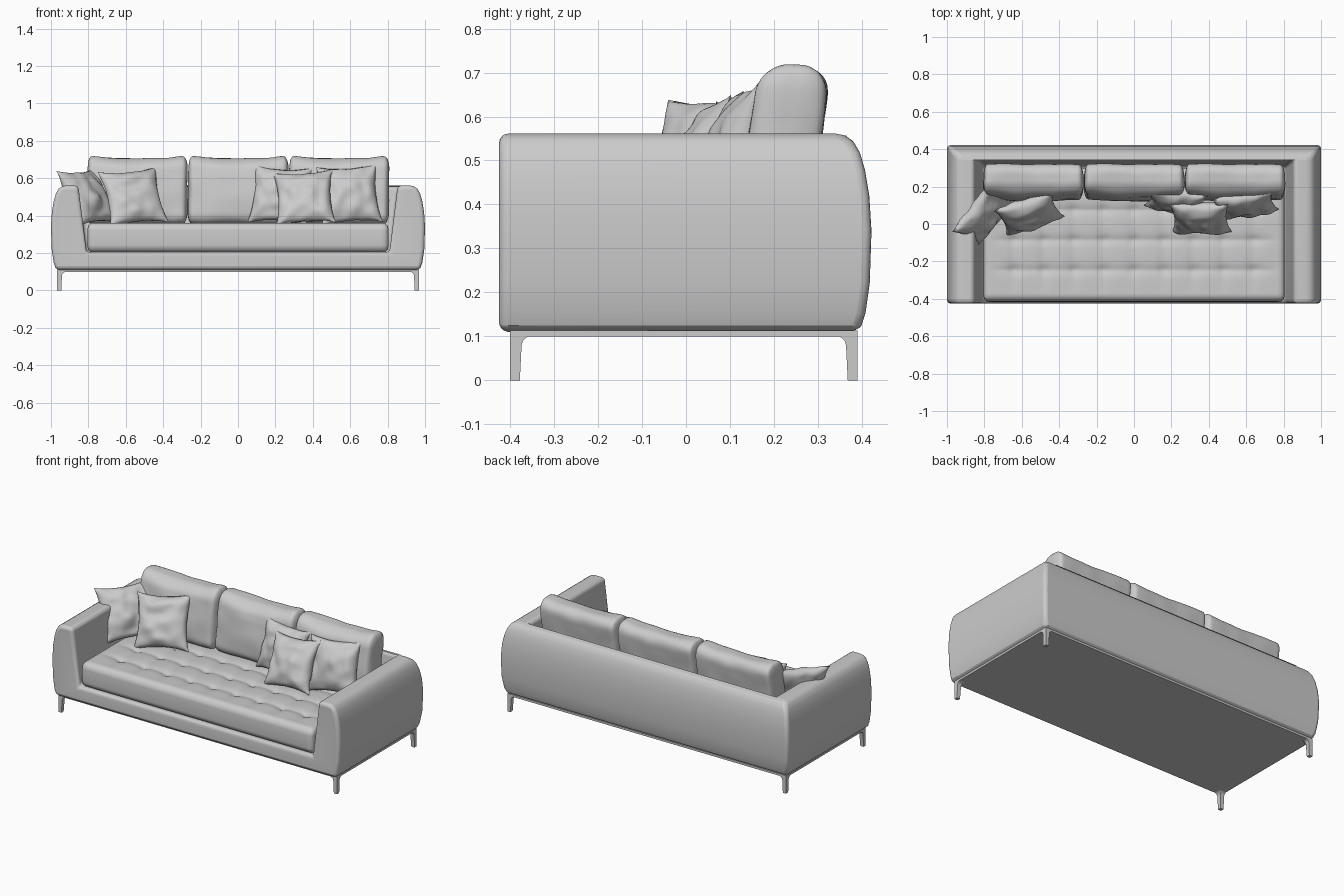
import bpy, bmesh, math
from mathutils import Vector, Matrix, noise

old = bpy.data.objects.get("Cube")
if old:
    bpy.data.objects.remove(old)

# One upholstery grey for the whole piece
grey = bpy.data.materials.new("warm_grey")
grey.use_nodes = True
COLOUR = (0.6, 0.6, 0.6, 1)
grey.diffuse_color = COLOUR
grey.node_tree.nodes["Principled BSDF"].inputs["Base Color"].default_value = COLOUR


def finish(name, bm, angle=40):
    bmesh.ops.recalc_face_normals(bm, faces=bm.faces)
    mesh = bpy.data.meshes.new(name)
    bm.to_mesh(mesh)
    bm.free()
    mesh.materials.append(grey)
    obj = bpy.data.objects.new(name, mesh)
    bpy.context.collection.objects.link(obj)
    bpy.ops.object.select_all(action='DESELECT')
    obj.select_set(True)
    bpy.context.view_layer.objects.active = obj
    bpy.ops.object.shade_smooth_by_angle(angle=math.radians(angle))
    return obj


def loft(rings):
    """Closed solid through a stack of rectangles (x0, x1, y0, y1, z)."""
    bm = bmesh.new()
    loops = [[bm.verts.new(p) for p in
              ((a, c, z), (b, c, z), (b, d, z), (a, d, z))]
             for a, b, c, d, z in rings]
    for lo, hi in zip(loops, loops[1:]):
        for i in range(4):
            j = (i + 1) % 4
            bm.faces.new((lo[i], lo[j], hi[j], hi[i]))
    bm.faces.new(loops[0][::-1])
    bm.faces.new(loops[-1])
    return bm


def cushion(name, centre, size, radii, cuts, shape, warp=True):
    """Finely divided box with rounded edges, then shaped by a function."""
    bm = bmesh.new()
    bmesh.ops.create_cube(bm, size=2)
    bmesh.ops.subdivide_edges(bm, edges=bm.edges, cuts=cuts, use_grid_fill=True)
    for v in bm.verts:
        core, diff = Vector(), Vector()
        for i in range(3):
            u = math.sin(v.co[i] * math.pi / 2) if warp else v.co[i]
            half = size[i] / 2
            inner = half - radii[i]
            core[i] = max(-inner, min(inner, u * half))
            diff[i] = (u * half - core[i]) / radii[i]
        if diff.length > 0:
            diff.normalize()
        p = core + Vector(d * r for d, r in zip(diff, radii))
        v.co = shape(p) + Vector(centre)
    return finish(name, bm, 60)


# Body: bulging outer block with the seat well cut out, then rounded
side = [(.11, .035), (.122, .024), (.15, .014), (.22, .004), (.34, 0), (.42, .005),
        (.48, .015), (.52, .027), (.545, .042), (.557, .06), (.561, .08)]
body = finish("body", loft([(-1 + d, 1 - d, -.425, .422 - d, z) for z, d in side]))
well = finish("well_cutter", loft([(-.81, .81, -.7, .31, .205),
                                   (-.85, .85, -.7, .345, .53),
                                   (-.875, .875, -.7, .37, .7)]))
well.hide_render = True
cut = body.modifiers.new("well", 'BOOLEAN')
cut.object = well
cut.solver = 'EXACT'
bpy.context.view_layer.objects.active = body
bpy.ops.object.modifier_apply(modifier=cut.name)
bpy.data.objects.remove(well)
bm = bmesh.new()
bm.from_mesh(body.data)
bpy.data.objects.remove(body)
bmesh.ops.dissolve_limit(bm, angle_limit=math.radians(1), verts=bm.verts, edges=bm.edges)
sharp = [e for e in bm.edges if e.calc_face_angle(0) > math.radians(40)]
bmesh.ops.bevel(bm, geom=sharp, offset=.02, offset_type='OFFSET', segments=4,
                profile=.5, affect='EDGES', clamp_overlap=False)
finish("body", bm)

# Thin base frame and four flared legs
finish("base_frame", loft([(-.967, .967, -.4, .39, .1), (-.967, .967, -.4, .39, .113)]))
leg = [(0, .022), (.08, .026), (.09, .029), (.096, .035), (.101, .045)]
for sx, x_name in ((-1, "right"), (1, "left")):
    for y, sy, y_name in ((-.4, 1, "front"), (.39, -1, "back")):
        finish(f"{y_name}_{x_name}_leg", loft(
            [(*sorted((sx * .967, sx * (.967 - w))), *sorted((y, y + sy * w)), z)
             for z, w in leg]))

# Tufted seat cushion
STEP, ROW, SEAT_Y = .16, -.085, -.055


def tufted(p):
    y = p.y + SEAT_Y
    if p.z > .05:
        fade = max(0, min(1, (.78 - abs(p.x)) / .1)) * max(0, min(1, (y + .37) / .1))
        a = abs(math.sin(math.pi * p.x / STEP))
        b = abs(math.sin(math.pi * (y - ROW) / STEP))
        p.z -= fade * (.009 * (1 - a * b) ** 2 + .014 * math.exp(-(a * a + b * b) * 5))
    p.y -= .006 * math.cos(p.z * 18) if p.y < -.33 else 0
    return p


cushion("seat_cushion", (0, SEAT_Y, .282), (1.61, .71, .158), (.025, .035, .04),
        78, tufted, warp=False)


# Three leaning back cushions
def lean_back(p):
    full = math.cos(p.x / .27 * math.pi / 2) * math.cos(p.z / .18 * math.pi / 2)
    p.y += .12 * p.z - (.02 * full if p.y < 0 else 0)
    p.z -= .008 * math.cos(p.x * 9) if p.z > .1 else 0
    return p + .006 * noise.noise_vector(p * 9)


for i, label in enumerate(("right", "middle", "left")):
    cushion(f"{label}_back_cushion", ((i - 1) * .539, .226, .533), (.535, .16, .36),
            (.025, .065, .06), 26, lean_back)


# Loose throw pillows with pinched sides and pointed corners
def pillow(name, centre, half, yaw, lean, roll, thick=.06):
    turn = [Matrix.Rotation(math.radians(a), 3, ax)
            for a, ax in ((yaw, 'Z'), (-lean, 'X'), (roll, 'Y'))]
    rot = turn[0] @ turn[1] @ turn[2]
    bm = bmesh.new()
    for face in (-1, 1):
        new = bmesh.ops.create_grid(bm, x_segments=32, y_segments=32, size=1)["verts"]
        for v in new:
            u, w = v.co.x, v.co.y
            puff = max(0, (1 - u * u) * (1 - w * w)) ** .5
            crease = noise.noise(Vector((u * 2.2, w * 2.2, yaw + face))) * .25
            x = u * (1 - .13 * (1 - w * w) * abs(u))
            z = w * (1 - .13 * (1 - u * u) * abs(w))
            ripple = .012 * noise.noise(Vector((u * 2, w * 2, yaw)))
            p = Vector((x * half, face * thick * puff * (1 + crease) + ripple, z * half))
            v.co = rot @ p + Vector(centre)
    bmesh.ops.remove_doubles(bm, verts=bm.verts, dist=.0003)
    finish(name, bm, 75)


pillow("right_corner_pillow", (-.805, .045, .5), .165, 50, 28, -3)
pillow("right_front_pillow", (-.56, .055, .5), .165, 16, 26, -5)
pillow("left_rear_pillow", (.225, .125, .51), .16, -4, 14, 4)
pillow("left_front_pillow", (.355, .03, .497), .16, -2, 27, -4)
pillow("left_outer_pillow", (.595, .105, .512), .165, 6, 17, -4)
